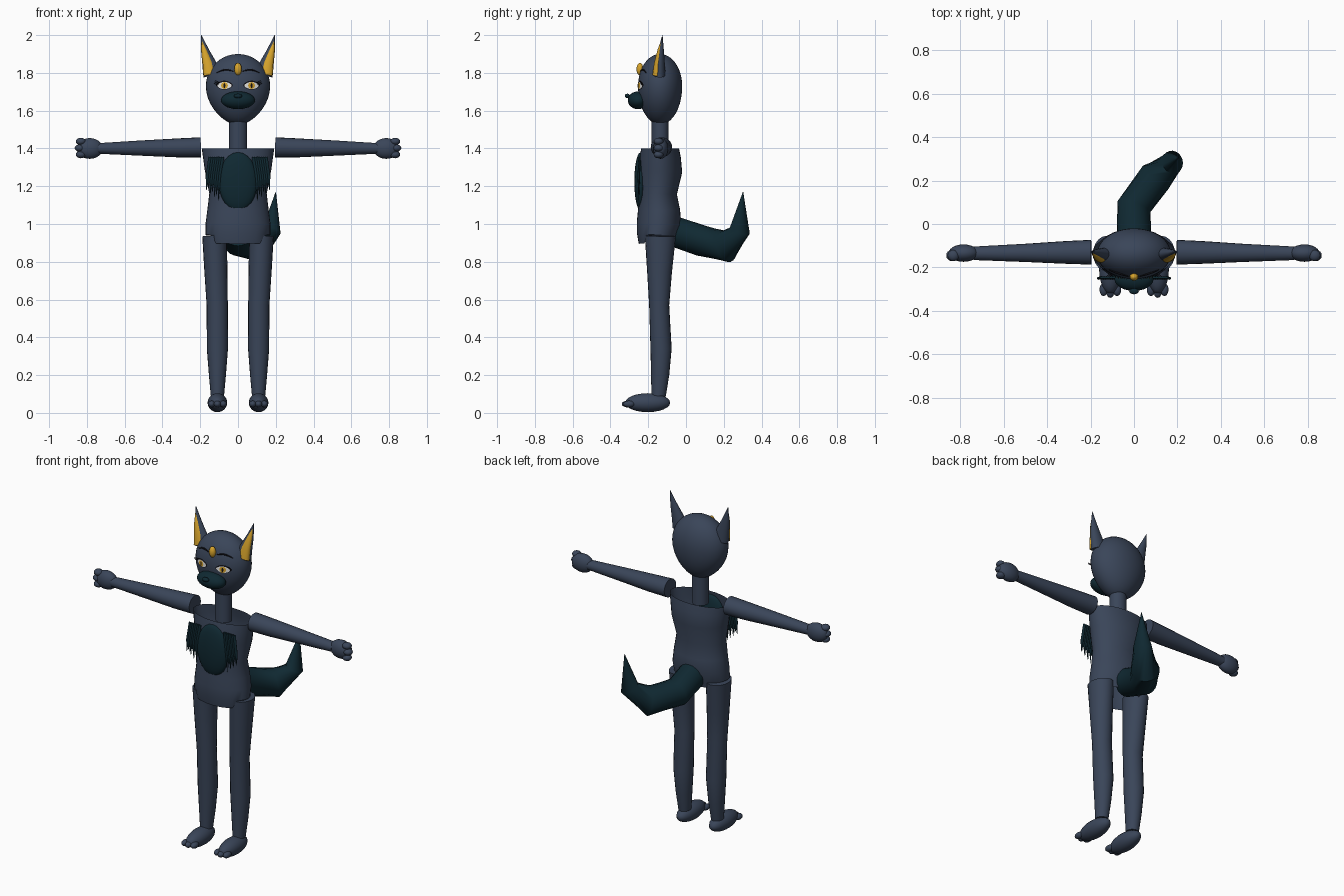
import bpy, bmesh, math
from mathutils import Vector

cube = bpy.data.objects.get("Cube")
if cube:
    bpy.data.objects.remove(cube)


def material(name, rgb):
    m = bpy.data.materials.new(name)
    m.use_nodes = True
    m.diffuse_color = (*rgb, 1)
    m.node_tree.nodes["Principled BSDF"].inputs["Base Color"].default_value = (*rgb, 1)
    return m


SLATE = material("slate_fur", (0.042, 0.06, 0.1))
TEAL = material("dark_teal_fur", (0.005, 0.022, 0.032))
GOLD = material("gold", (0.68, 0.37, 0.025))
WHITE = material("eye_white", (0.8, 0.8, 0.78))
BLACK = material("black", (0.006, 0.006, 0.009))
CY = -0.137  # depth of the body's centre line


def finish(name, bm, mat, angle=50):
    bmesh.ops.recalc_face_normals(bm, faces=bm.faces)
    me = bpy.data.meshes.new(name)
    bm.to_mesh(me)
    bm.free()
    me.materials.append(mat)
    ob = bpy.data.objects.new(name, me)
    bpy.context.collection.objects.link(ob)
    bpy.ops.object.select_all(action="DESELECT")
    ob.select_set(True)
    bpy.context.view_layer.objects.active = ob
    bpy.ops.object.shade_smooth_by_angle(angle=math.radians(angle))
    return ob


def ball(name, centre, radii, mat, shape=None, segs=24):
    bm = bmesh.new()
    bmesh.ops.create_uvsphere(bm, u_segments=segs, v_segments=segs // 2, radius=1)
    for v in bm.verts:
        if shape:
            shape(v.co)
        v.co = Vector(centre) + Vector(a * r for a, r in zip(v.co, radii))
    return finish(name, bm, mat)


def loft(name, rings, mat, ref=(1, 0, 0), n=20, caps=True, edit=None):
    """Skin elliptical rings (centre, radius along ref, other radius)."""
    bm = bmesh.new()
    pts = [Vector(r[0]) for r in rings]
    loops = []
    for i, (_, ru, rv) in enumerate(rings):
        t = (pts[min(i + 1, len(pts) - 1)] - pts[max(i - 1, 0)]).normalized()
        u = (Vector(ref) - t * t.dot(Vector(ref))).normalized()
        w = t.cross(u)
        loops.append([bm.verts.new(pts[i] + u * ru * math.cos(k * math.tau / n)
                                   + w * rv * math.sin(k * math.tau / n)) for k in range(n)])
    for a, b in zip(loops, loops[1:]):
        for k in range(n):
            bm.faces.new((a[k], a[(k + 1) % n], b[(k + 1) % n], b[k]))
    if caps:
        bm.faces.new(loops[0])
        bm.faces.new(loops[-1])
    if edit:
        edit(loops)
    return finish(name, bm, mat)


# Head: egg shape narrowing to the chin
HEAD = Vector((0, CY, 1.73))


def egg(co):
    if co.z < 0:
        co.x *= 1 - 0.16 * co.z ** 2
        co.z *= 1.2


ball("head", HEAD, (0.17, 0.117, 0.17), SLATE, egg, 40)


def face_y(x, z):
    dz = (z - HEAD.z) / (0.17 if z > HEAD.z else 0.204)
    return CY - 0.117 * math.sqrt(max(0.05, 1 - (x / 0.17) ** 2 - dz ** 2))


def patch(name, x, z, rx, rz, lift, mat, point=0.0):
    """Thin plate laid over the face; point sharpens its two ends."""
    bm = bmesh.new()
    n, prev = 24, None
    centre = bm.verts.new((x, face_y(x, z) - lift, z))
    for step in (0.5, 1):
        ring = []
        for k in range(n):
            c, s = math.cos(k * math.tau / n), math.sin(k * math.tau / n)
            px = x + rx * step * c
            pz = z + rz * step * s * abs(s) ** point
            ring.append(bm.verts.new((px, face_y(px, pz) - lift, pz)))
        for k in range(n):
            j = (k + 1) % n
            bm.faces.new((prev[k], prev[j], ring[j], ring[k]) if prev else (centre, ring[k], ring[j]))
        prev = ring
    return finish(name, bm, mat)


# Muzzle, nose and forehead gem
ball("muzzle", (0, -0.254, 1.655), (0.09, 0.054, 0.047), TEAL)
ball("nose", (0, -0.31, 1.678), (0.022, 0.014, 0.012), TEAL, segs=16)
ball("forehead_gem", (0, -0.244, 1.82), (0.02, 0.018, 0.033), GOLD, segs=16)

# Neck and torso, whose hem is cut high over the legs
loft("neck", [((0, CY, 1.37), 0.048, 0.045), ((0, CY, 1.57), 0.048, 0.045)], SLATE)


def cut_hem(loops):
    for v in loops[0]:
        if abs(v.co.x) > 0.118:
            v.co.z = 0.938


loft("torso", [((0, y, z), rx, ry) for z, y, rx, ry in (
    (0.9, -0.15, 0.165, 0.1), (0.942, -0.152, 0.172, 0.108), (1.0, -0.143, 0.172, 0.118),
    (1.07, -0.143, 0.163, 0.112), (1.16, -0.148, 0.152, 0.1), (1.28, -0.137, 0.175, 0.117),
    (1.35, -0.137, 0.185, 0.11), (1.4, -0.137, 0.192, 0.1))],
    SLATE, n=32, caps=False, edit=cut_hem)
ball("chest_patch", (0, -0.24, 1.225), (0.103, 0.034, 0.155), TEAL)

# Tail: sweeps back to the left, then turns up to a point
loft("tail", [((0, -0.06, 0.96), 0.08, 0.08), ((0, 0.08, 0.912), 0.08, 0.082),
              ((0.1, 0.215, 0.882), 0.08, 0.085), ((0.178, 0.285, 0.965), 0.05, 0.055),
              ((0.2, 0.302, 1.17), 0.001, 0.001)], TEAL)

for s, side in ((1, "left"), (-1, "right")):
    # Ears with gold linings
    loft(side + "_ear", [((s * 0.135, -0.14, 1.79), 0.05, 0.032),
                         ((s * 0.153, -0.138, 1.85), 0.037, 0.026),
                         ((s * 0.175, -0.132, 1.92), 0.021, 0.015),
                         ((s * 0.194, -0.125, 2.0), 0.001, 0.001)], SLATE)
    loft(side + "_ear_lining", [((s * 0.148, -0.157, 1.79), 0.036, 0.02),
                                ((s * 0.16, -0.151, 1.85), 0.027, 0.018),
                                ((s * 0.179, -0.14, 1.92), 0.014, 0.011),
                                ((s * 0.191, -0.13, 1.975), 0.001, 0.001)], GOLD)

    # Eyes, brows and lashes
    ex, ez = s * 0.072, 1.733
    patch(side + "_eye_rim", ex, ez + 0.002, 0.045, 0.024, 0.003, BLACK, 0.4)
    patch(side + "_eye_white", ex, ez, 0.039, 0.019, 0.005, WHITE, 0.4)
    patch(side + "_iris", ex, ez, 0.018, 0.018, 0.007, GOLD)
    patch(side + "_pupil", ex, ez, 0.005, 0.013, 0.009, BLACK)
    for i in range(3):
        x, z = s * (0.1 + 0.005 * i), ez + 0.014 - 0.006 * i
        y = face_y(x, z) - 0.003
        loft(f"{side}_lash_{i}", [((x, y, z), 0.003, 0.003),
                                  ((x + s * 0.018, y - 0.014, z + 0.012), 0.0005, 0.0005)],
             BLACK, ref=(0, 0, 1), n=6)
    brow = []
    for i in range(7):
        t = i / 6
        x, z = s * (0.025 + 0.09 * t), 1.809 + 0.012 * math.sin(math.pi * t) - 0.009 * t
        w = 0.0015 + 0.003 * math.sin(math.pi * t)
        brow.append(((x, face_y(x, z) - 0.002, z), w, w))
    loft(side + "_brow", brow, BLACK, ref=(0, 0, 1), n=8)

    # Chest fur strands
    for i in range(7):
        x0, x1 = s * (0.082 + 0.011 * i), s * (0.104 + 0.0105 * i)
        tip = 1.125 + 0.009 * i + 0.018 * (i % 2)
        loft(f"{side}_fur_strand_{i}", [((x0, -0.246, 1.355), 0.009, 0.006),
                                        ((x0 * 0.45 + x1 * 0.55 + s * 0.004, -0.25, 1.25), 0.009, 0.007),
                                        ((x1, -0.25, tip), 0.001, 0.001)], TEAL, n=8)

    # Arms and hands
    loft(side + "_arm", [((s * x, y, z), ry, rz) for x, y, z, ry, rz in (
        (0.197, -0.13, 1.406, 0.057, 0.053), (0.32, -0.131, 1.403, 0.052, 0.05),
        (0.5, -0.133, 1.402, 0.042, 0.041), (0.74, -0.135, 1.4, 0.031, 0.028))],
        SLATE, ref=(0, 1, 0))
    ball(side + "_hand", (s * 0.785, -0.134, 1.4), (0.069, 0.04, 0.055), SLATE)
    for i, z in enumerate((1.437, 1.402, 1.367)):
        ball(f"{side}_finger_{i}", (s * (0.838 - 0.006 * (i != 1)), -0.145, z),
             (0.027, 0.026, 0.019), SLATE, segs=16)

    # Legs, feet and toes
    loft(side + "_leg", [((s * x, y, z), rx, ry) for x, y, z, rx, ry in (
        (0.109, -0.145, 0.09, 0.035, 0.038), (0.109, -0.137, 0.2, 0.045, 0.048),
        (0.109, -0.132, 0.34, 0.056, 0.056), (0.11, -0.142, 0.57, 0.056, 0.053),
        (0.117, -0.14, 0.75, 0.061, 0.066), (0.124, -0.136, 0.937, 0.065, 0.082))], SLATE)
    ball(side + "_foot", (s * 0.109, -0.203, 0.054), (0.052, 0.119, 0.05), SLATE)
    for i in range(3):
        ball(f"{side}_toe_{i}", (s * (0.109 + 0.031 * (i - 1)), -0.31 + 0.008 * (i != 1), 0.047),
             (0.019, 0.03, 0.018), SLATE, segs=16)
